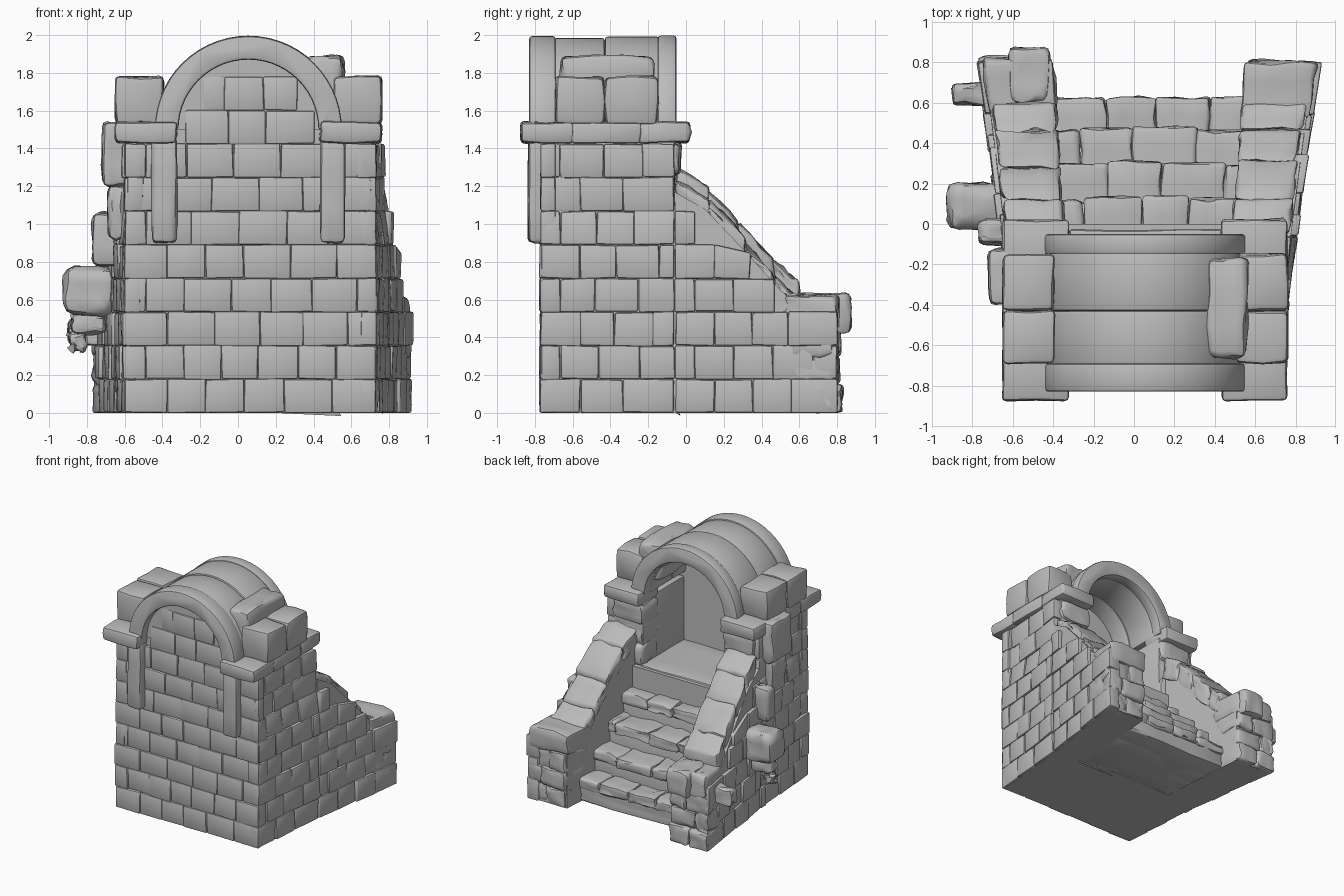
import bpy, bmesh, math, random
from mathutils import Vector, Matrix

random.seed(4)
if "Cube" in bpy.data.objects:
    bpy.data.objects.remove(bpy.data.objects["Cube"], do_unlink=True)

stone = bpy.data.materials.new("grey stone")
stone.use_nodes = True
stone.diffuse_color = (0.5, 0.5, 0.5, 1)
stone.node_tree.nodes["Principled BSDF"].inputs["Base Color"].default_value = (0.5, 0.5, 0.5, 1)

CX = 0.065           # middle of the arch and stairs
HALF, INNER = 0.665, 0.385
FRONT, BACK, COURSE = -0.77, -0.06, 0.178


def finish(name, bm, bevel):
    """Round the hard edges and turn the bmesh into a shaded object."""
    bmesh.ops.recalc_face_normals(bm, faces=bm.faces)
    if bevel:
        hard = [e for e in bm.edges if e.is_manifold and e.calc_face_angle() > 0.8]
        bmesh.ops.bevel(bm, geom=hard, offset=bevel, segments=2, profile=0.5,
                        affect='EDGES', clamp_overlap=False)
    mesh = bpy.data.meshes.new(name)
    bm.to_mesh(mesh)
    bm.free()
    mesh.materials.append(stone)
    ob = bpy.data.objects.new(name, mesh)
    bpy.context.collection.objects.link(ob)
    bpy.ops.object.select_all(action='DESELECT')
    ob.select_set(True)
    bpy.context.view_layer.objects.active = ob
    bpy.ops.object.shade_smooth_by_angle(angle=math.radians(40))
    return ob


def stones(name, boxes, rough=0.006, bevel=0.014, cuts=0, warp=None):
    """Rough rounded stones from (x0, x1, y0, y1, z0, z1) boxes."""
    bm = bmesh.new()
    for x0, x1, y0, y1, z0, z1 in boxes:
        place = Matrix.Translation(((x0 + x1) / 2, (y0 + y1) / 2, (z0 + z1) / 2))
        bmesh.ops.create_cube(bm, size=1, matrix=place @ Matrix.Diagonal((x1 - x0, y1 - y0, z1 - z0, 1)))
    if cuts:
        bmesh.ops.subdivide_edges(bm, edges=bm.edges[:], cuts=cuts, use_grid_fill=True)
    for v in bm.verts:
        if warp:
            v.co = warp(v.co)
        v.co += Vector([random.uniform(-rough, rough) for _ in range(3)])
        v.co.z = max(v.co.z, 0)
    return finish(name, bm, bevel)


def flare(co):
    """Widen the plan towards the foot of the stairs."""
    t = max(0, (co.y - FRONT) / 1.57)
    return Vector((CX + 0.01 * t + (co.x - CX) * (1 + 0.27 * t ** 1.3), co.y, co.z))


SLOPE = [(-0.06, 1.17), (0.1, 1.08), (0.3, 0.87), (0.5, 0.65), (0.58, 0.58), (0.95, 0.58)]


def wall_top(y):
    if y < SLOPE[0][0]:
        return 1.43 if y < BACK - 0.001 else 1.17
    for (a, p), (b, q) in zip(SLOPE, SLOPE[1:]):
        if y <= b:
            return p + (q - p) * (y - a) / (b - a)
    return SLOPE[-1][1]


def prism(name, profile, place, depth, warp=None, bevel=0):
    """Extrude a 2D profile; place maps (u, v, d) to a point."""
    bm = bmesh.new()
    rings = [[bm.verts.new(place(u, v, d)) for u, v in profile] for d in depth]
    bm.faces.new(rings[0])
    bm.faces.new(rings[1])
    for i in range(len(profile)):
        j = (i + 1) % len(profile)
        bm.faces.new((rings[0][i], rings[0][j], rings[1][j], rings[1][i]))
    for v in bm.verts:
        if warp:
            v.co = warp(v.co)
    return finish(name, bm, bevel)


def arch(name, outer, inner, y0, y1, bevel=0.015):
    n = 28
    def arc(r):
        return [(CX - 0.01 + r * math.cos(math.pi * i / n), 1.5 + r * math.sin(math.pi * i / n))
                for i in range(n + 1)]
    profile = arc(outer) + (arc(inner)[::-1] if inner else [])
    return prism(name, profile, lambda u, v, d: (u, d, v), (y0, y1), bevel=bevel)


def split(a, b, size, offset):
    """Cut a span into brick lengths with a staggered start."""
    edges, p = [a], a + size * offset
    while p < b - size * 0.35:
        edges.append(p)
        p += size * random.uniform(0.85, 1.15)
    edges.append(b)
    return list(zip(edges, edges[1:]))


# Solid core: base under the niche, and the two side walls
stones("base_core", [(CX - HALF + 0.02, CX + HALF - 0.02, FRONT + 0.02, 0.0, 0, 0.92)],
       rough=0, bevel=0, cuts=3, warp=flare)
for s, side in ((1, "left"), (-1, "right")):
    profile = [(-0.05, 0)] + SLOPE[:-1] + [(0.78, 0.58), (0.78, 0)]
    prism(side + "_stair_wall", profile, lambda u, v, d: (CX + s * d, u, v),
          (INNER, HALF - 0.02), warp=flare)
    xs = sorted((CX + s * (INNER - 0.01), CX + s * (HALF - 0.02)))
    stones(side + "_niche_wall", [(*xs, FRONT + 0.02, BACK, 0.9, 1.46)], rough=0, bevel=0.01)

# Brick courses on the front
bricks = []
for row in range(10):
    z = row * COURSE
    half = HALF if row < 8 else (0.34, 0.25)[row - 8]
    for a, b in split(CX - half, CX + half, 0.225, (1, 0.5)[row % 2]):
        out = random.uniform(0, 0.012)
        bricks.append((a, b, FRONT - out + 0.006, FRONT + 0.08, z, z + COURSE))
stones("front_bricks", bricks, rough=0.004, bevel=0.01)


# Brick courses on both sides, trimmed under the slope
def side_brick(co):
    co = flare(co)
    if co.y > BACK + 0.001:
        co.z = min(co.z, wall_top(co.y) + 0.02)
    if co.z > 0.9 and co.y < BACK:
        co.x = CX + (co.x - CX) * 0.97
    return co


for s, side in ((1, "left"), (-1, "right")):
    bricks = []
    for row in range(8):
        z = row * COURSE
        for lo, hi in ((FRONT, BACK - 0.002), (BACK + 0.003, 0.8)):
            for a, b in split(lo, hi, 0.21, (1, 0.5)[row % 2]):
                if min(wall_top(a), wall_top(b)) - z > 0.06:
                    out = HALF + random.uniform(-0.006, 0.012)
                    xs = sorted((CX + s * (HALF - 0.08), CX + s * out))
                    bricks.append((*xs, a, b, z, z + COURSE))
    stones(side + "_bricks", bricks, rough=0.005, bevel=0.011, warp=side_brick)

# Stairs, each tread a row of worn stones
treads = []
for i in range(5):
    edge, top = 0.64 - 0.17 * i, 0.2 + 0.18 * i
    for a, b in split(CX - INNER - 0.03, CX + INNER + 0.03, 0.24, (1, 0.55)[i % 2]):
        bow = 0.03 * (1 - abs((a + b) / 2 - CX) / INNER)
        treads.append((a, b, edge - 0.3, edge - 0.015 + bow * (i > 0), top - 0.09, top))
    treads.append((CX - INNER - 0.03, CX + INNER + 0.03, -0.04, edge - 0.03, 0, top - 0.05))
stones("stairs", treads, rough=0.011, bevel=0.018, cuts=2, warp=flare)
stones("niche_floor", [(CX - INNER, CX + INNER, -0.65, -0.03, 0.85, 0.93)], rough=0.005, cuts=3)

# Sloping coping stones along the stair walls
for s, side, lift in ((1, "left", 0.05), (-1, "right", 0.11)):
    def lean(co):
        return flare(Vector((co.x, co.y, co.z + wall_top(co.y))))
    boxes = []
    for a, b in split(-0.05, 0.6, 0.17, 1):
        xs = sorted((CX + s * (INNER - 0.005), CX + s * (HALF - 0.03)))
        boxes.append((*xs, a, b, -0.08, lift + random.uniform(-0.02, 0.02)))
    stones(side + "_coping", boxes, rough=0.013, bevel=0.02, cuts=2, warp=lean)

# End piers at the foot of the stairs
for s, side, end in ((1, "left", 0.8), (-1, "right", 0.82)):
    boxes = []
    for row in range(3):
        for k in range(2):
            mid = INNER + (0.14, 0.18, 0.12)[row]
            lo, hi = (INNER, mid) if k else (mid, HALF)
            xs = sorted((CX + s * lo, CX + s * hi))
            boxes.append((*xs, 0.55, end + random.uniform(-0.02, 0.01), row * 0.15, row * 0.15 + 0.15))
    xs = sorted((CX + s * (INNER - 0.01), CX + s * (HALF - 0.01)))
    boxes.append((*xs, 0.52, end, 0.44, 0.62))
    stones(side + "_end_pier", boxes, rough=0.012, bevel=0.022, cuts=2, warp=flare)
stones("pier_cap_stone", [(-0.62, -0.42, 0.6, 0.87, 0.42, 0.63)], rough=0.012, bevel=0.03, cuts=2)

# Arch rings, barrel vault and closed niche wall
arch("front_arch_ring", 0.495, 0.37, -0.83, -0.69)
arch("vault_front", 0.485, 0.37, -0.70, -0.43)
arch("vault_back", 0.492, 0.37, -0.43, -0.14)
arch("back_arch_ring", 0.497, 0.37, -0.15, -0.05)
arch("niche_wall_top", 0.4, 0, FRONT + 0.01, -0.6, bevel=0)
stones("niche_wall", [(CX - 0.4, CX + 0.4, FRONT + 0.02, -0.6, 0.85, 1.5)], rough=0, bevel=0)

# Pilasters, jamb stones, impost slabs and shoulder blocks
for s, side in ((1, "left"), (-1, "right")):
    def span(lo, hi):
        return sorted((CX - 0.01 + s * lo, CX - 0.01 + s * hi))
    stones(side + "_pilaster", [(*span(0.38, 0.51), -0.835, -0.7, 0.9, 1.46)], rough=0.005, bevel=0.025, cuts=2)
    jambs = [(*span(0.375 + 0.012 * (k % 2), 0.66), -0.25, -0.03 - 0.025 * (k % 2),
              0.92 + 0.17 * k, 1.09 + 0.17 * k) for k in range(3)]
    stones(side + "_jamb_stones", jambs, rough=0.012, bevel=0.025, cuts=2)
    slabs = [(*span(0.38, 0.705), -0.875, -0.6, 1.43, 1.54), (*span(0.48, 0.705), -0.61, -0.24, 1.43, 1.54),
             (*span(0.375, 0.705), -0.25, 0.02, 1.43, 1.54)]
    stones(side + "_impost", slabs, rough=0.006, bevel=0.02, cuts=1)
    stones(side + "_shoulder_block", [(*span(0.45, 0.705), -0.69, -0.43, 1.53, 1.78),
                                      (*span(0.45, 0.705), -0.43, -0.15, 1.53, 1.78)],
           rough=0.008, bevel=0.025, cuts=1)
stones("upper_shoulder_block", [(0.36, 0.56, -0.66, -0.17, 1.6, 1.89)], rough=0.012, bevel=0.03, cuts=2)

# Loose stones and bracket on the right flank
stones("flank_stones", [(-0.77, -0.6, -0.1, 0.02, 0.78, 1.06),
                        (-0.72, -0.58, -0.4, -0.12, 1.2, 1.54),
                        (-0.69, -0.58, -0.36, -0.16, 0.92, 1.2)], rough=0.01, bevel=0.03, cuts=2)
stones("bracket_block", [(-0.92, -0.66, -0.03, 0.2, 0.52, 0.77)], rough=0.012, bevel=0.05, cuts=2)
stones("bracket_drops", [(-0.88, -0.7, 0.04, 0.15, 0.42, 0.53),
                         (-0.89, -0.8, 0.06, 0.13, 0.33, 0.43),
                         (-0.9, -0.7, 0.59, 0.7, 0.36, 0.5)], rough=0.012, bevel=0.025, cuts=2)
